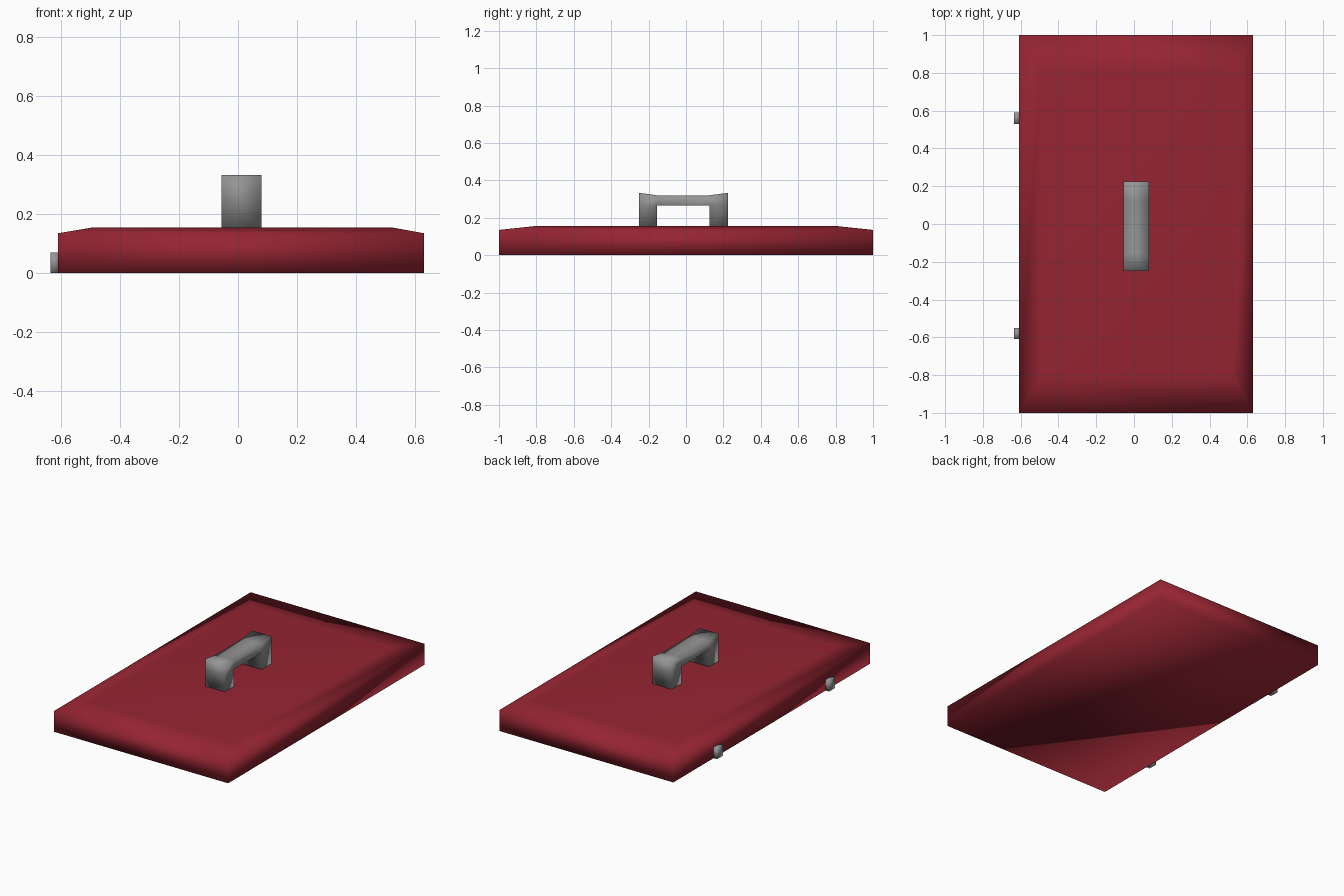
import bpy, bmesh
from mathutils import Vector

if "Cube" in bpy.data.objects:
    bpy.data.objects.remove(bpy.data.objects["Cube"])


def material(name, rgb):
    m = bpy.data.materials.new(name)
    m.diffuse_color = (*rgb, 1)
    m.use_nodes = True
    m.node_tree.nodes["Principled BSDF"].inputs["Base Color"].default_value = m.diffuse_color
    return m


RED = material("dark red paint", (0.30, 0.018, 0.032))
GREY = material("grey metal", (0.30, 0.30, 0.30))


def finish(name, bm, mat):
    """Turn a bmesh into a smooth-shaded object."""
    bmesh.ops.recalc_face_normals(bm, faces=bm.faces)
    for f in bm.faces:
        f.smooth = True
    me = bpy.data.meshes.new(name)
    bm.to_mesh(me)
    bm.free()
    me.materials.append(mat)
    ob = bpy.data.objects.new(name, me)
    bpy.context.collection.objects.link(ob)
    return ob


def box(x0, x1, y0, y1, z0, z1):
    bm = bmesh.new()
    bmesh.ops.create_cube(bm, size=1)
    for v in bm.verts:
        v.co = Vector(((x0, x1)[v.co.x > 0], (y0, y1)[v.co.y > 0], (z0, z1)[v.co.z > 0]))
    return bm


# Lid panel: slab with a shallow raised centre
bm = box(-0.61, 0.63, -1, 1, 0, 0.135)
bm.faces.ensure_lookup_table()
top = max(bm.faces, key=lambda f: f.calc_center_median().z)
raised = bmesh.ops.extrude_discrete_faces(bm, faces=[top])["faces"][0]
for v in raised.verts:
    v.co = Vector((0.52 if v.co.x > 0 else -0.49, 0.81 if v.co.y > 0 else -0.81, 0.155))
finish("lid_panel", bm, RED)

# Handle: side profile of two legs and a grip, extruded across x
LOW, MID, TOP, GRIP = 0.155, 0.265, 0.333, 0.32
ys = (-0.25, -0.155, 0.125, 0.225)
bm = bmesh.new()
mid = [bm.verts.new((-0.055, y, MID)) for y in ys]
low = [bm.verts.new((-0.055, y, LOW)) for y in ys]
top = [bm.verts.new((-0.055, y, z)) for y, z in zip(ys, (TOP, GRIP, GRIP, TOP))]
for i in range(3):
    bm.faces.new((mid[i], mid[i + 1], top[i + 1], top[i]))
    if i != 1:
        bm.faces.new((low[i], low[i + 1], mid[i + 1], mid[i]))
ext = bmesh.ops.extrude_face_region(bm, geom=bm.faces[:], use_keep_orig=True)["geom"]
for v in ext:
    if isinstance(v, bmesh.types.BMVert):
        v.co.x = 0.08
finish("handle", bm, GREY)

# Hinge tabs on the left edge
for name, y in (("front_hinge", -0.58), ("back_hinge", 0.56)):
    finish(name, box(-0.635, -0.605, y - 0.03, y + 0.03, 0, 0.07), GREY)
